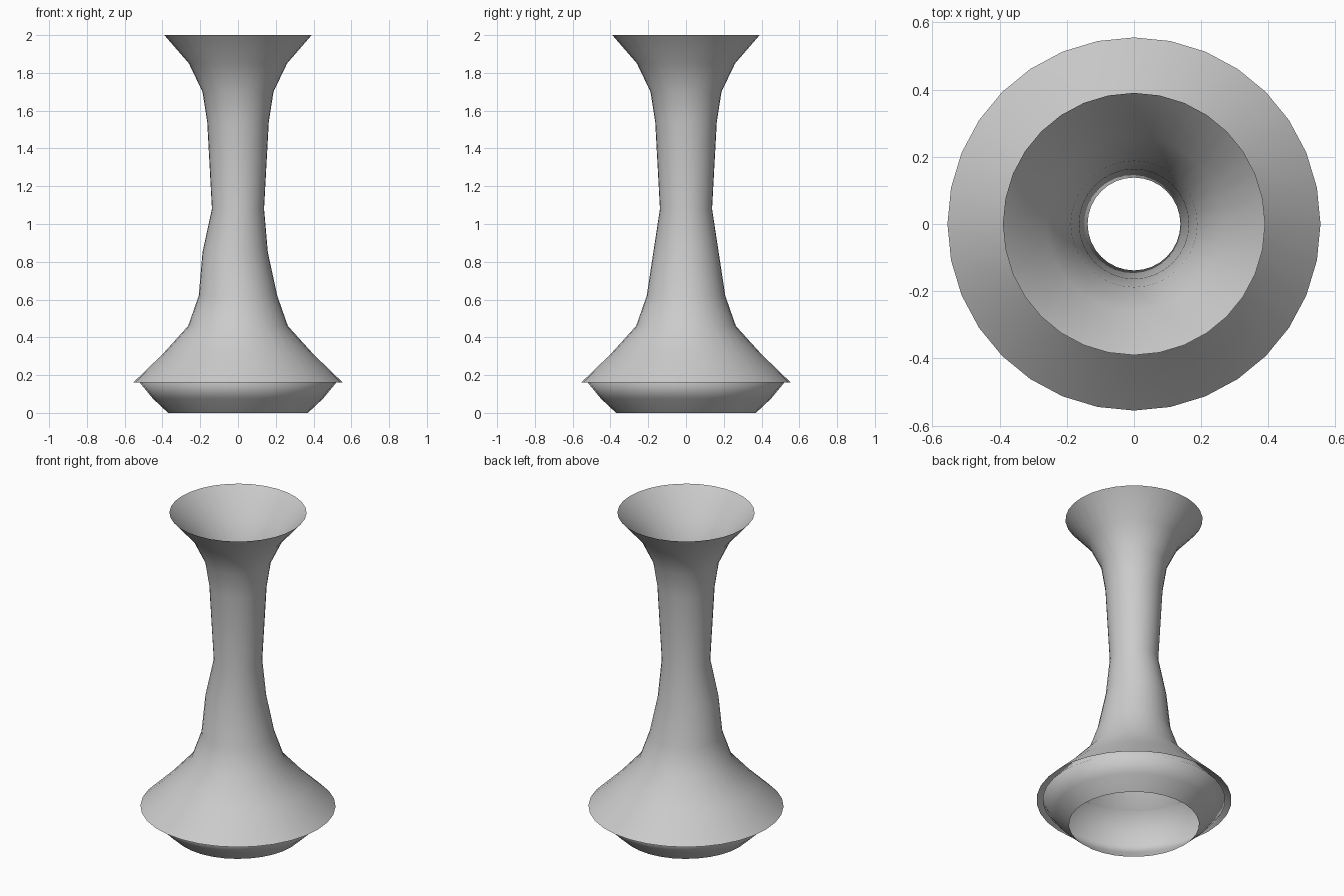
import bpy, bmesh, math

if "Cube" in bpy.data.objects:
    bpy.data.objects.remove(bpy.data.objects["Cube"])

SIDES = 32

def lathe(name, rings):
    """Open revolved shell from (radius, height, x shift) rings."""
    bm = bmesh.new()
    loops = []
    for r, z, dx in rings:
        loops.append([bm.verts.new((r * math.cos(2 * math.pi * i / SIDES) + dx,
                                    r * math.sin(2 * math.pi * i / SIDES), z))
                      for i in range(SIDES)])
    for a, b in zip(loops, loops[1:]):
        for i in range(SIDES):
            j = (i + 1) % SIDES
            f = bm.faces.new((a[i], a[j], b[j], b[i]))
            f.smooth = True
    mesh = bpy.data.meshes.new(name)
    bm.to_mesh(mesh)
    bm.free()
    obj = bpy.data.objects.new(name, mesh)
    bpy.context.collection.objects.link(obj)
    return obj

# Flared skirt, narrow neck (one ring slightly off-centre) and trumpet mouth
lathe("vase_body", [
    (0.555, 0.16, 0), (0.40, 0.31, 0), (0.264, 0.46, 0), (0.208, 0.62, 0),
    (0.173, 0.85, -0.015), (0.138, 1.08, 0), (0.163, 1.54, 0),
    (0.188, 1.70, 0), (0.26, 1.85, 0), (0.39, 2.0, 0)])

# Open bowl-shaped foot that tucks up underneath the skirt
lathe("vase_foot", [
    (0.37, 0.0, 0), (0.45, 0.075, 0), (0.52, 0.16, 0), (0.39, 0.31, 0)])
